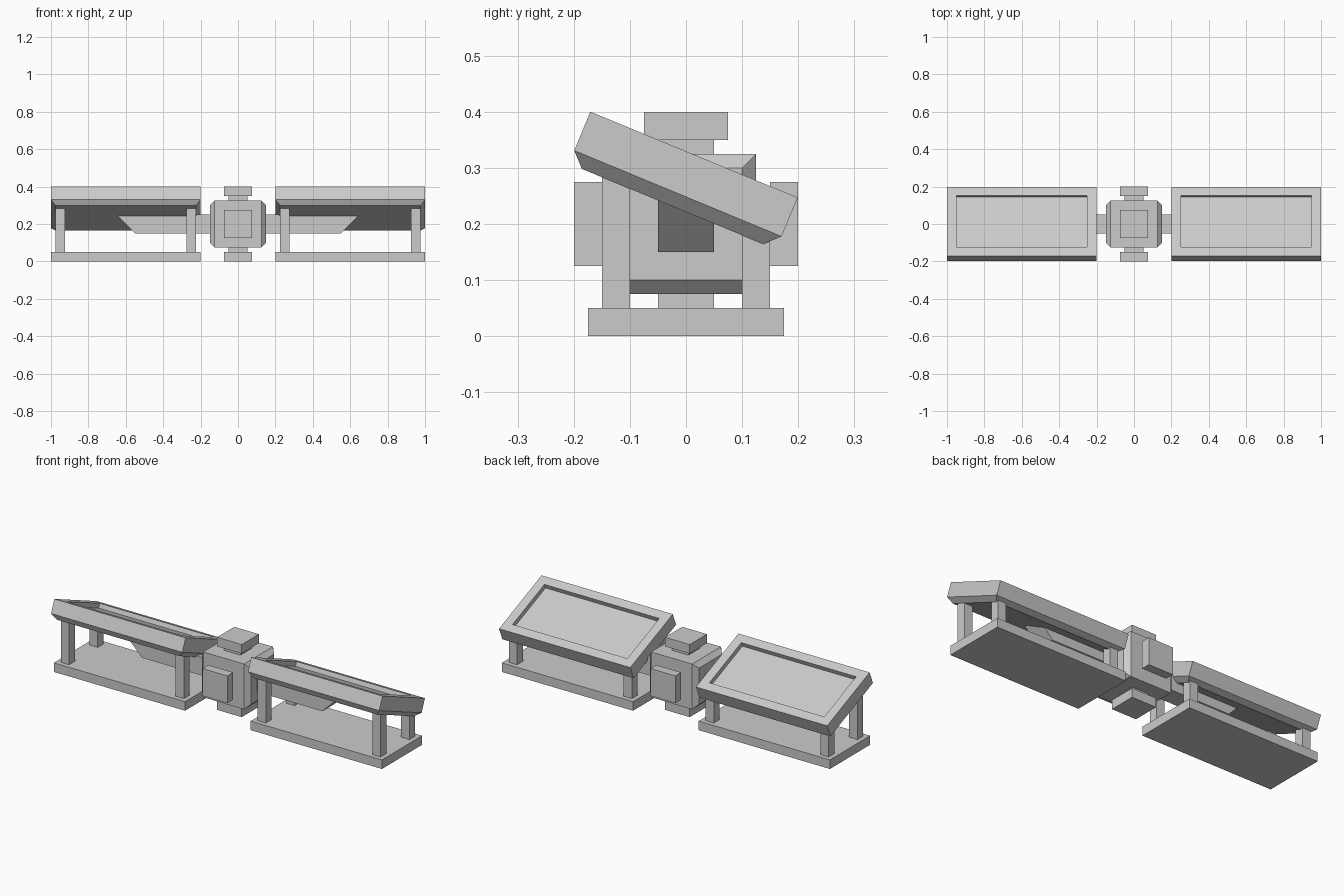
import bpy, bmesh
from math import radians
from mathutils import Matrix, Vector

if "Cube" in bpy.data.objects:
    bpy.data.objects.remove(bpy.data.objects["Cube"])


def box(name, lo, hi, edit=None, rot=None):
    """Box from corner lo to corner hi; edit(bm) shapes it about its own centre."""
    lo, hi = Vector(lo), Vector(hi)
    bm = bmesh.new()
    bmesh.ops.create_cube(bm, size=1)
    bmesh.ops.scale(bm, vec=hi - lo, verts=bm.verts)
    bm.normal_update()
    if edit:
        edit(bm)
    if rot:
        bm.transform(rot)
    bm.normal_update()
    me = bpy.data.meshes.new(name)
    bm.to_mesh(me)
    bm.free()
    ob = bpy.data.objects.new(name, me)
    ob.location = (lo + hi) / 2
    bpy.context.collection.objects.link(ob)
    return ob


def facing(bm, direction):
    return max(bm.faces, key=lambda f: f.normal.dot(Vector(direction)))


def inset(bm, face, thickness, depth):
    bmesh.ops.inset_individual(bm, faces=[face], thickness=thickness,
                               depth=depth, use_even_offset=True)
    bm.normal_update()


def shape_hub(bm):
    # tapered caps on the two sides
    for f in (facing(bm, (1, 0, 0)), facing(bm, (-1, 0, 0))):
        inset(bm, f, 0.025, 0.025)


def shape_panel(bm):
    # recessed top and tapered underside
    top, bottom = facing(bm, (0, 0, 1)), facing(bm, (0, 0, -1))
    inset(bm, top, 0.05, 0)
    inset(bm, top, 0, -0.025)
    inset(bm, bottom, 0.025, 0.025)


def shape_arm(side):
    # slanted outer end, shorter along the bottom
    def edit(bm):
        for v in bm.verts:
            if v.co.x * side > 0 and v.co.z < 0:
                v.co.x -= 0.1 * side
    return edit


# central hub
box("hub", (-0.125, -0.125, 0.075), (0.125, 0.125, 0.325), shape_hub)

# four hub ports, each a neck and a square pad
for s, y_name, z_name in ((-1, "front", "bottom"), (1, "back", "top")):
    box(y_name + "_neck", (-0.05, s * 0.14 - 0.03, 0.15), (0.05, s * 0.14 + 0.03, 0.25))
    box(y_name + "_pad", (-0.075, s * 0.175 - 0.025, 0.125), (0.075, s * 0.175 + 0.025, 0.275))
    z = 0.2 + s * 0.14
    box(z_name + "_neck", (-0.05, -0.05, z - 0.03), (0.05, 0.05, z + 0.03))
    z = 0.2 + s * 0.175
    box(z_name + "_pad", (-0.075, -0.075, z - 0.025), (0.075, 0.075, z + 0.025))

# both wings: arm, base plate, legs and tilted panel
tilt = Matrix.Rotation(radians(-22.5), 4, 'X')
for s, side in ((-1, "left"), (1, "right")):
    def wing(part, x0, x1, y0, y1, z0, z1, edit=None, rot=None):
        a, b = sorted((s * x0, s * x1))
        return box(side + "_" + part, (a, y0, z0), (b, y1, z1), edit, rot)

    wing("arm", 0.13, 0.65, -0.05, 0.05, 0.15, 0.25, shape_arm(s))
    wing("base_plate", 0.2, 1.0, -0.175, 0.175, 0, 0.05)
    for x, x_name in ((0.25, "inner"), (0.95, "outer")):
        wing("front_%s_leg" % x_name, x - 0.025, x + 0.025, -0.15, -0.1, 0.04, 0.3)
        wing("back_%s_leg" % x_name, x - 0.025, x + 0.025, 0.1, 0.15, 0.04, 0.2)
    wing("panel", 0.2, 1.0, -0.2, 0.2, 0.2515, 0.3265, shape_panel, tilt)
